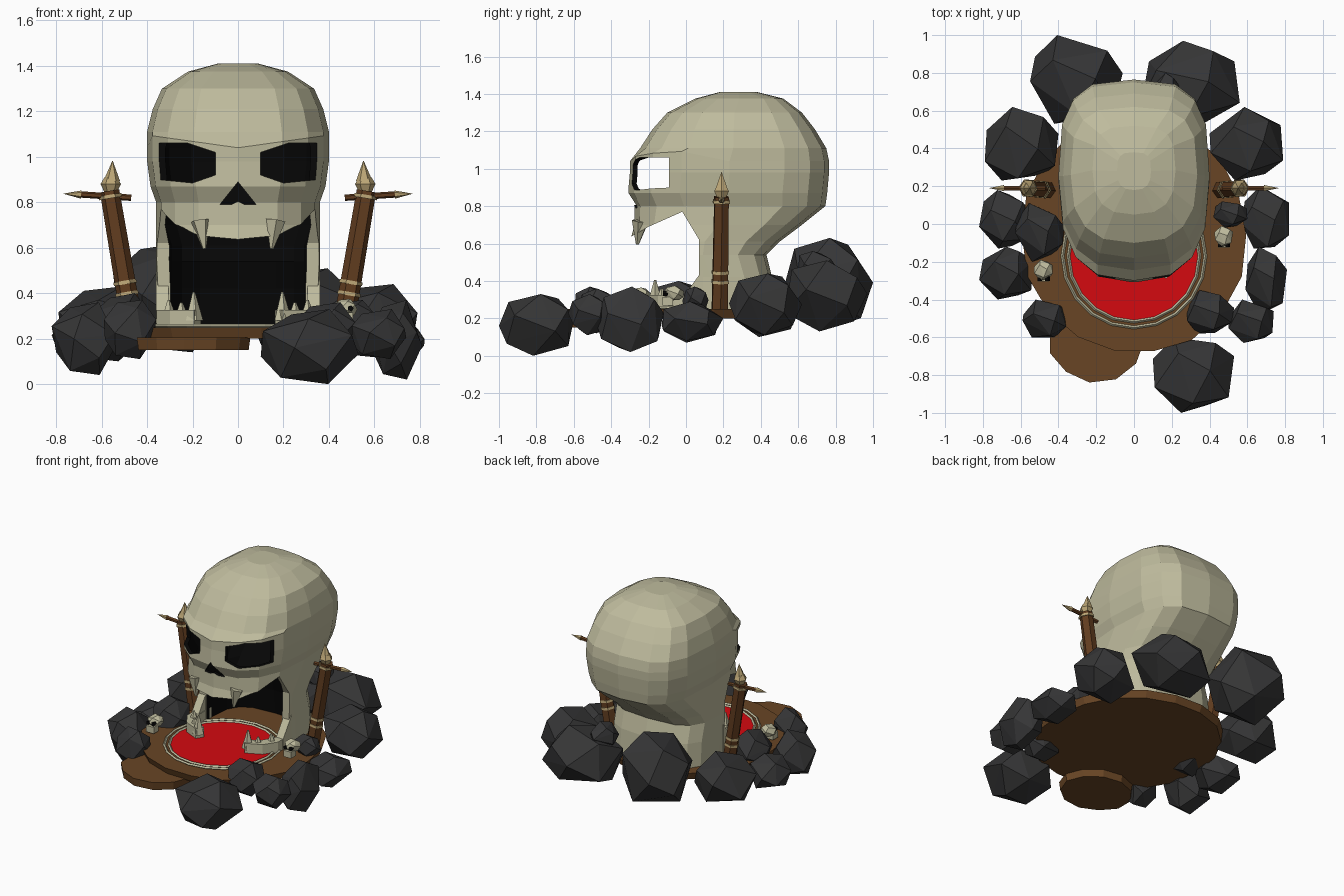
import bpy, bmesh, math, random
from mathutils import Vector

if "Cube" in bpy.data.objects:
    bpy.data.objects.remove(bpy.data.objects["Cube"])

random.seed(4)

def material(name, r, g, b):
    m = bpy.data.materials.new(name)
    m.diffuse_color = (r, g, b, 1)
    m.use_nodes = True
    m.node_tree.nodes["Principled BSDF"].inputs["Base Color"].default_value = m.diffuse_color
    return m

BONE = material("bone", .52, .50, .34)
BLACK = material("dark_inside", .002, .002, .002)
ROCK = material("rock", .036, .036, .037)
DIRT = material("dirt", .14, .06, .018)
RED = material("red", .66, .003, .005)
WOOD = material("wood", .12, .046, .014)
GOLD = material("tip", .50, .38, .18)

def finish(name, bm, *mats):
    bmesh.ops.recalc_face_normals(bm, faces=bm.faces)
    me = bpy.data.meshes.new(name)
    bm.to_mesh(me)
    bm.free()
    for m in mats:
        me.materials.append(m)
    ob = bpy.data.objects.new(name, me)
    bpy.context.collection.objects.link(ob)
    return ob

def hull(name, pts, mat):
    bm = bmesh.new()
    for p in pts:
        bm.verts.new(p)
    r = bmesh.ops.convex_hull(bm, input=bm.verts)
    junk = [g for g in r["geom_interior"] if isinstance(g, bmesh.types.BMVert)]
    bmesh.ops.delete(bm, geom=junk, context='VERTS')
    return finish(name, bm, mat)

def tube(name, p0, p1, r0, r1, n, mat):
    p0, p1 = Vector(p0), Vector(p1)
    q = (p1 - p0).to_track_quat('Z', 'Y')
    pts = []
    for p, r in ((p0, r0), (p1, r1)):
        if r == 0:
            pts.append(p)
            continue
        for i in range(n):
            a = math.tau * (i + .5) / n
            pts.append(p + q @ Vector((r * math.cos(a), r * math.sin(a), 0)))
    return hull(name, pts, mat)

def disc(name, c, rx, ry, z0, z1, n, mat, jitter=0):
    pts = []
    for i in range(n):
        a = math.tau * i / n
        k = 1 + random.uniform(-jitter, jitter)
        x, y = k * rx * math.cos(a), k * ry * math.sin(a)
        pts += [(c[0] + x * .97, c[1] + y * .97, z0), (c[0] + x, c[1] + y, z1)]
    return hull(name, pts, mat)

def prism(name, pts, a, b, place, mi=0):
    bm = bmesh.new()
    lo = [bm.verts.new(place(u, v, a)) for u, v in pts]
    hi = [bm.verts.new(place(u, v, b)) for u, v in pts]
    bm.faces.new(lo)
    bm.faces.new(hi)
    for i in range(len(pts)):
        j = (i + 1) % len(pts)
        bm.faces.new((lo[i], lo[j], hi[j], hi[i]))
    for f in bm.faces:
        f.material_index = mi
    return finish(name, bm, BONE, BLACK)

# hollow skull shell: rings of (z, front y, back y, half width)
LEVELS = [(.22, -.20, .48, .36), (.42, -.20, .46, .36), (.54, -.25, .43, .36),
          (.61, -.30, .50, .36), (.70, -.275, .62, .36), (.80, -.275, .745, .36),
          (.87, -.31, .755, .385), (.98, -.30, .765, .40), (1.04, -.30, .765, .40),
          (1.11, -.245, .75, .40), (1.21, -.18, .69, .375), (1.30, -.10, .62, .335),
          (1.375, .05, .52, .22), (1.41, .18, .38, .09)]
N = 16
bm = bmesh.new()

def skull_ring(z, f, b, w):
    ring = []
    for i in range(N):
        a = math.tau * i / N
        c, s = math.cos(a), math.sin(a)
        e = .76 if s < 0 else .62          # the back of the head is boxier
        x = w * math.copysign(abs(c) ** e, c)
        y = (f + b) / 2 + (b - f) / 2 * math.copysign(abs(s) ** e, s)
        ring.append(bm.verts.new((x, y, z)))
    return ring

def bridge(r0, r1, mi):
    for i in range(N):
        j = (i + 1) % N
        bm.faces.new((r0[i], r0[j], r1[j], r1[i])).material_index = mi

outer = [skull_ring(*l) for l in LEVELS]
inner = []
for z, f, b, w in LEVELS:
    t = .055 if z < .65 else .025
    inner.append(skull_ring(z - (.025 if z > 1.25 else 0), f + t, b - t, w - t))
for v in outer[8]:                         # frowning brow line
    if v.co.y < 0:
        v.co.z += .14 * abs(v.co.x)
for shell, mi in ((outer, 0), (inner, 1)):
    for r0, r1 in zip(shell, shell[1:]):
        bridge(r0, r1, mi)
    bm.faces.new(shell[-1]).material_index = mi
bridge(outer[0], inner[0], 0)
skull = finish("skull", bm, BONE, BLACK)

# openings for mouth, nose and eyes
front = lambda u, v, d: (u, d, v)
cutters = [prism("mouth_cutter", [(-.6, .46), (-.2, .69), (-.02, .77), (.07, .62),
                                  (.07, .1), (-.6, .1)], -1, 1, lambda u, v, d: (d, u, v)),
           prism("nose_cutter", [(0, .89), (.08, .79), (.03, .79), (0, .805), (-.03, .79),
                                 (-.08, .79)], -.7, -.1, front, 1)]
EYE = [(.10, 1.02), (.10, .92), (.20, .885), (.45, .91), (.45, 1.06), (.22, 1.06)]
for s in (-1, 1):
    cutters.append(prism("eye_cutter", [(s * x, z) for x, z in EYE], -.7, -.09, front, 1))
bpy.context.view_layer.objects.active = skull
for c in cutters:
    c.hide_render = True
    mod = skull.modifiers.new("cut", 'BOOLEAN')
    mod.operation, mod.solver, mod.object = 'DIFFERENCE', 'EXACT', c
    bpy.ops.object.modifier_apply(modifier=mod.name)
    bpy.data.objects.remove(c)

JAW = [(.335, .10), (.335, -.04), (.28, -.13), (.18, -.18)]
for s in (-1, 1):
    # upper fangs
    tube("fang", (s * .165, -.245, .72), (s * .148, -.26, .595), .045, .008, 5, BONE)
    # lower jaw and teeth
    for (x0, y0), (x1, y1) in zip(JAW, JAW[1:]):
        hull("lower_jaw", [(s * x * k, y + (1 - k) * .3, z) for x, y in ((x0, y0), (x1, y1))
                           for k in (.9, 1.07) for z in (.24, .325)], BONE)
    # jaw branch thickens where it meets the skull
    hull("jaw_corner", [(s * x, y, z) for x in (.305, .36)
                        for y, z in ((.09, .24), (.09, .46), (-.01, .32), (-.01, .24))], BONE)
    for x, y, z, r in ((.195, -.165, .405, .042), (.25, -.13, .36, .04), (.305, -.06, .37, .04)):
        tube("lower_tooth", (s * x, y, .28), (s * x, y, z), r, .006, 5, BONE)

    # leaning torch posts with spikes and bindings
    base, top = Vector((s * .46, .18, .23)), Vector((s * .565, .19, .85))
    tube("post", base, top, .048, .043, 6, WOOD)
    for t in (.27, .35, .96):
        p = base.lerp(top, t)
        d = (top - base).normalized() * .008
        tube("post_binding", p - d, p + d, .052, .05, 6, GOLD)
    hull("post_knob", [(s * .56 + r * math.cos(i), .19 + r * math.sin(i), z)
                       for r, z in ((.028, .845), (.045, .88), (.028, .91))
                       for i in [k * math.tau / 6 for k in range(6)]], GOLD)
    tube("post_spike", (s * .555, .19, .895), (s * .552, .19, .985), .036, 0, 6, GOLD)
    tube("side_rod", (s * .47, .19, .82), (s * .70, .19, .835), .014, .014, 6, WOOD)
    tube("side_rod_tip", (s * .69, .19, .834), (s * .77, .19, .838), .018, 0, 6, GOLD)

# ground slabs, red circle and its rings
disc("ground", (0, -.06), .60, .63, .20, .25, 18, DIRT, .02)
disc("front_step", (-.20, -.62), .25, .22, .15, .205, 11, DIRT, .03)
disc("red_circle", (0, -.17), .345, .345, .245, .256, 20, RED)
for r in (.347, .378):
    bpy.ops.mesh.primitive_torus_add(major_segments=20, minor_segments=4, major_radius=r,
                                     minor_radius=.009, location=(0, -.17, .256))
    ring = bpy.context.object
    ring.name = "circle_ring"
    ring.data.materials.append(BONE)

# faceted boulders fitted to boxes (x0, x1, y0, y1, z0, z1)
def boulder(name, box, mat, n=14):
    pts = []
    for i in range(n):
        z = 1 - 2 * (i + .5) / n
        a = i * 2.39996 + random.uniform(-.25, .25)
        r = math.sqrt(1 - z * z)
        v = Vector((r * math.cos(a), r * math.sin(a), z + random.uniform(-.12, .12)))
        pts.append(v.normalized())
    for k in range(3):
        lo, hi = min(p[k] for p in pts), max(p[k] for p in pts)
        for p in pts:
            p[k] = box[2 * k] + (p[k] - lo) / (hi - lo) * (box[2 * k + 1] - box[2 * k])
    return hull(name, pts, mat)

ROCKS = [(-.55, -.06, .53, 1, .14, .63), (.04, .56, .53, .97, .13, .51),
         (-.79, -.40, .23, .62, .10, .43), (.40, .79, .23, .62, .11, .44),
         (-.82, -.53, -.13, .18, .07, .30), (.57, .82, -.13, .20, .08, .29),
         (-.63, -.37, -.20, .11, .16, .40), (.42, .60, -.02, .12, .22, .37),
         (-.82, -.53, -.40, -.12, .04, .36), (.59, .81, -.48, -.12, .02, .37),
         (-.59, -.36, -.60, -.40, .11, .37), (.28, .53, -.58, -.35, .12, .36),
         (.50, .74, -.63, -.40, .11, .33), (.10, .53, -1, -.60, 0, .33),
         (.08, .26, .60, .80, .38, .56)]
for b in ROCKS:
    boulder("rock", b, ROCK)

# two little skulls lying on the ground
for x, y, z in ((.475, -.07, .325), (-.48, -.25, .315)):
    boulder("small_skull", (x - .05, x + .05, y - .05, y + .06, z - .03, z + .05), BONE, 16)
    hull("small_skull_jaw", [(x + i * .03, y + j, z + k) for i in (-1, 1)
                             for j in (-.055, 0) for k in (-.055, -.01)], BONE)
    for s in (-1, 1):
        tube("small_skull_eye", (x + s * .02, y - .052, z + .008), (x + s * .02, y - .02, z + .008),
             .014, .014, 5, BLACK)
